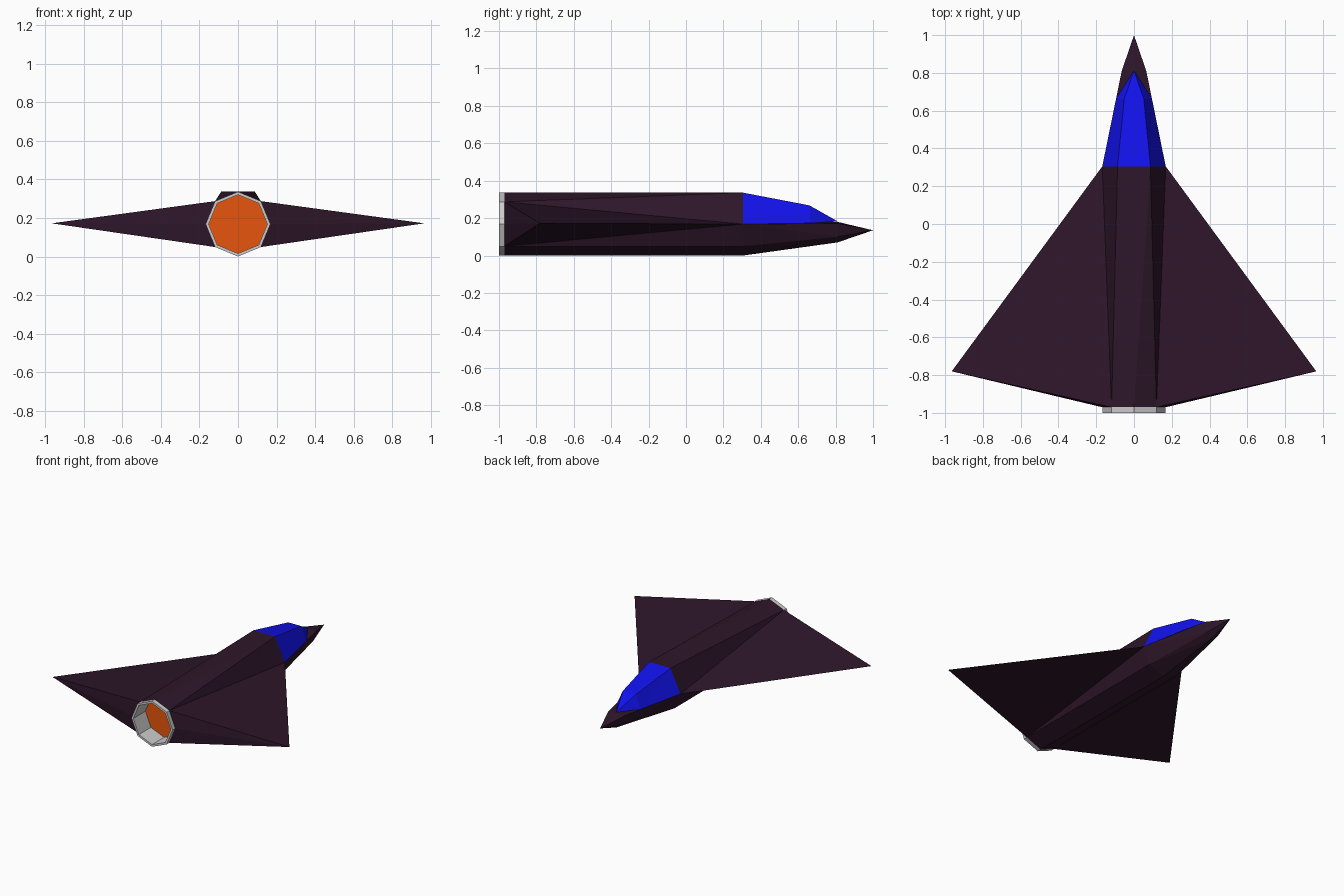
import bpy, bmesh
from math import sin, cos, pi

if "Cube" in bpy.data.objects:
    bpy.data.objects.remove(bpy.data.objects["Cube"])

R, ZC = 0.168, 0.168            # body radius and centre height
REAR, WAIST = -0.97, 0.305      # where the body ends and the nose begins


def material(name, rgb):
    m = bpy.data.materials.new(name)
    m.diffuse_color = (*rgb, 1)
    m.use_nodes = True
    m.node_tree.nodes["Principled BSDF"].inputs["Base Color"].default_value = m.diffuse_color
    return m


hull = material("dark_hull", (0.027, 0.008, 0.023))
glass = material("blue_glass", (0.006, 0.006, 0.85))
glow = material("orange_glow", (0.8, 0.09, 0.004))


def finish(name, bm, mat):
    """Right half -> mirrored object."""
    bmesh.ops.remove_doubles(bm, verts=bm.verts, dist=1e-5)
    me = bpy.data.meshes.new(name)
    bm.to_mesh(me)
    bm.free()
    ob = bpy.data.objects.new(name, me)
    bpy.context.collection.objects.link(ob)
    if mat:
        me.materials.append(mat)
    ob.modifiers.new("mirror", 'MIRROR').use_axis[0] = True
    return ob


def loft(name, stations, mat=None):
    """Skin half sections (each listed bottom to top, ordered nose to tail)."""
    bm = bmesh.new()
    rings = [[bm.verts.new(p) for p in s] for s in stations]
    for f, r in zip(rings, rings[1:]):
        for i in range(len(f) - 1):
            bm.faces.new((f[i], f[i + 1], r[i + 1]))
            bm.faces.new((f[i], r[i + 1], r[i]))
    return finish(name, bm, mat)


def half_octagon(y, r):
    return [(r * sin(i * pi / 4), y, ZC - r * cos(i * pi / 4)) for i in range(5)]


# Fuselage: flat-topped section at the waist blending to an octagon at the tail
tail = half_octagon(REAR, R)
belly = half_octagon(WAIST, R)[:3]
shoulder = [(0.087, WAIST, 2 * R), (0, WAIST, 2 * R)]
loft("fuselage", [belly + shoulder, tail], hull)

# Nose: lower half of the body tapering to a point
tip = (0, 1.0, 0.135)
neck = [(0, 0.81, 0.07), (0.046, 0.81, 0.1), (0.065, 0.81, 0.172), (0, 0.81, 0.18)]
loft("nose", [[tip] * 4, neck, belly + [(0, WAIST, ZC)]], hull)

# Canopy
loft("canopy", [
    [(0, 0.812, 0.182)] * 3,
    [(0.094, 0.665, 0.173), (0.052, 0.66, 0.268), (0, 0.66, 0.268)],
    [belly[2]] + shoulder], glass)

# Delta wings
bm = bmesh.new()
low, side, high = tail[1:4]
root, wing_tip = belly[2], (0.965, -0.78, 0.172)
for tri in ((root, high, wing_tip), (root, wing_tip, low),
            (high, side, wing_tip), (side, low, wing_tip)):
    bm.faces.new([bm.verts.new(p) for p in tri])
finish("wings", bm, hull)

# Exhaust nozzle with recessed glowing disc
INNER, DEPTH = 0.152, -0.86
loft("nozzle", [tail, half_octagon(-1.0, R), half_octagon(-1.0, INNER),
                half_octagon(DEPTH, INNER)])
loft("exhaust_glow", [half_octagon(DEPTH, INNER), [(0, DEPTH, ZC)] * 5], glow)
